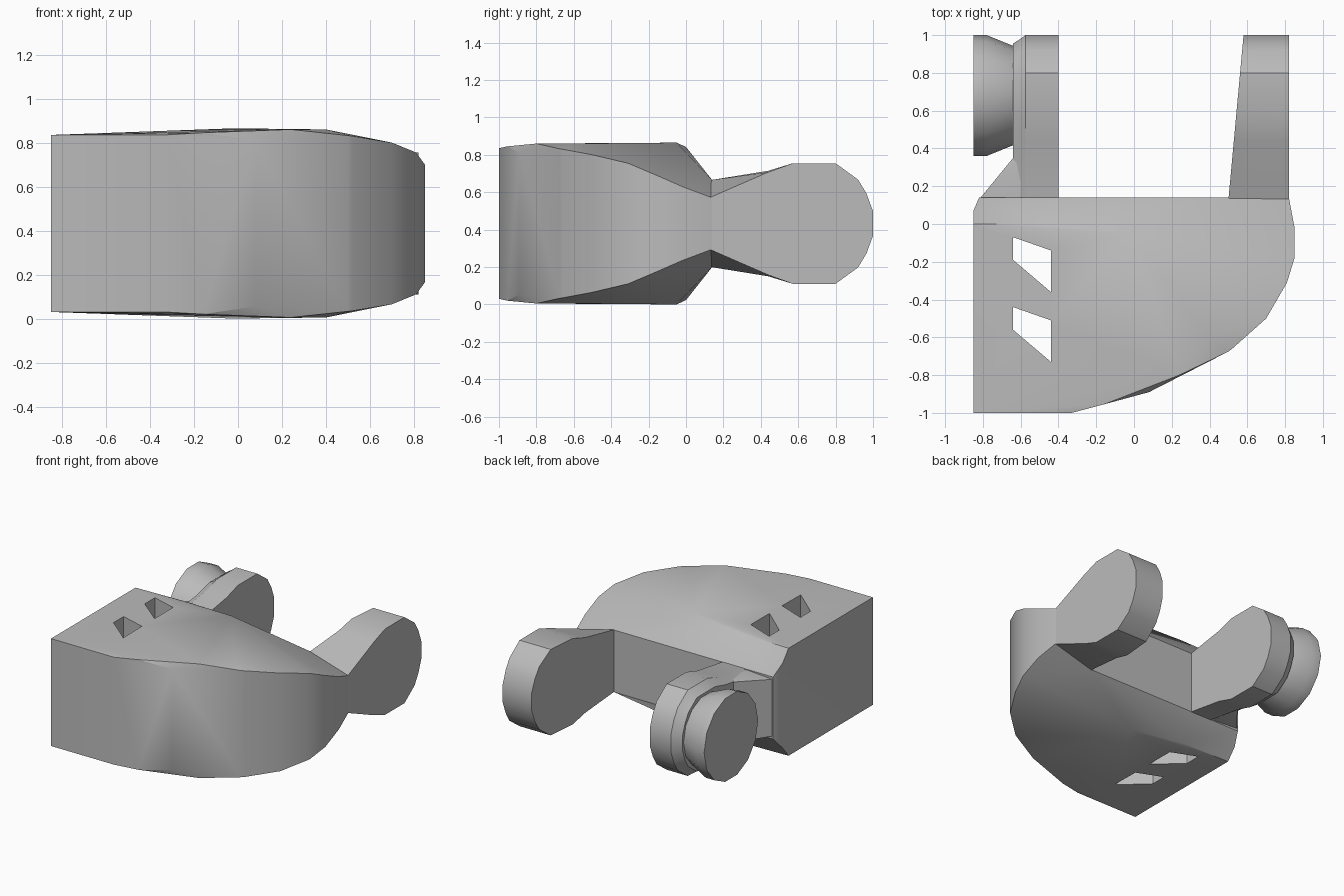
import bpy, bmesh, math
from mathutils import Vector

if "Cube" in bpy.data.objects:
    bpy.data.objects.remove(bpy.data.objects["Cube"], do_unlink=True)

TOTAL = 0.865          # overall height, all parts mirror about half of it
MID = TOTAL / 2

grey = bpy.data.materials.new("plain grey")
grey.use_nodes = True
grey.diffuse_color = (0.5, 0.5, 0.5, 1)
grey.node_tree.nodes["Principled BSDF"].inputs["Base Color"].default_value = (0.5, 0.5, 0.5, 1)


def finish(bm, name, angle=25):
    bmesh.ops.recalc_face_normals(bm, faces=bm.faces)
    mesh = bpy.data.meshes.new(name)
    bm.to_mesh(mesh)
    bm.free()
    obj = bpy.data.objects.new(name, mesh)
    bpy.context.collection.objects.link(obj)
    mesh.materials.append(grey)
    if angle:
        bpy.ops.object.select_all(action="DESELECT")
        obj.select_set(True)
        bpy.context.view_layer.objects.active = obj
        bpy.ops.object.shade_smooth_by_angle(angle=math.radians(angle))
    return obj


def mirrored_hull(name, points):
    """Convex solid from upper points and their mirror images below."""
    bm = bmesh.new()
    for x, y, z in points:
        bm.verts.new((x, y, z))
        bm.verts.new((x, y, TOTAL - z))
    result = bmesh.ops.convex_hull(bm, input=bm.verts)
    loose = {v for v in result["geom_interior"] if isinstance(v, bmesh.types.BMVert)}
    bmesh.ops.delete(bm, geom=list(loose), context="VERTS")
    bmesh.ops.dissolve_limit(bm, angle_limit=math.radians(1), verts=bm.verts, edges=bm.edges)
    return finish(bm, name)


def loft(name, rings, angle=30):
    """Join rings of equal length and cap both ends."""
    bm = bmesh.new()
    loops = [[bm.verts.new(p) for p in ring] for ring in rings]
    n = len(loops[0])
    for a, b in zip(loops, loops[1:]):
        for i in range(n):
            j = (i + 1) % n
            bm.faces.new((a[i], a[j], b[j], b[i]))
    bm.faces.new(loops[0])
    bm.faces.new(loops[-1])
    return finish(bm, name, angle)


# Main housing: curved front, chamfered back, falling shoulder on its left
body = mirrored_hull("housing", [
    (-0.85, -1, 0.835), (-0.33, -1, 0.835), (0.08, -0.89, 0.81),
    (-0.16, -0.955, 0.845), (0.24, -0.8, 0.86), (0.5, -0.675, 0.832), (0.52, -0.66, 0.83),
    (0.7, -0.5, 0.80), (0.81, -0.31, 0.755), (0.85, -0.18, 0.70),
    (0.85, -0.02, 0.63), (0.82, 0.14, 0.57), (0.5, 0.14, 0.665),
    (-0.82, 0.14, 0.665), (-0.85, 0.07, 0.75), (-0.85, 0, 0.835),
    (-0.43, 0, 0.842), (-0.02, -0.05, 0.865), (0.4, -0.6, 0.86)])

# Two slanted slots cut right through the housing
for k, shift in enumerate((0, -0.37)):
    plan = [(-0.64, -0.07), (-0.44, -0.14), (-0.44, -0.36), (-0.64, -0.19)]
    cutter = loft("slot_cutter_%d" % (k + 1),
                  [[(x, y + shift, z) for x, y in plan] for z in (-0.2, 1.1)], 0)
    cutter.hide_render = True
    cutter.hide_viewport = True
    cutter.hide_set(True)
    cut = body.modifiers.new("slot", "BOOLEAN")
    cut.operation = "DIFFERENCE"
    cut.solver = "EXACT"
    cut.object = cutter


# Arm outline in the side plane: (y, half height), closed by mirroring
def arm_outline(neck, inset=0.0):
    half = [(0.13, neck), (0.44, max(neck + 0.05, 0.275)), (0.57, 0.322), (0.8, 0.322),
            (0.92, 0.235), (0.965, 0.16), (1.0, 0.065)]
    centre, shrink = 0.68, 1 - inset
    pts = [(centre + (y - centre) * shrink if y > centre else y, h * shrink) for y, h in half]
    return [(y, MID + h) for y, h in pts] + [(y, MID - h) for y, h in reversed(pts)]


# Left arm: narrow neck outside, inner face leaning with distance
loft("left_arm", [
    [(0.5 + 0.08 * (y - 0.13) / 0.87, y, z) for y, z in arm_outline(0.232)],
    [(0.82, y, z) for y, z in arm_outline(0.14)]])

# Right arm: straight slab with a bevelled outer rim
loft("right_arm", [[(x, y, z) for y, z in arm_outline(0.232, inset)]
                   for x, inset in ((-0.4, 0), (-0.575, 0), (-0.6, 0.06), (-0.64, 0.14))])

# Wedge bracing the right arm against the housing
mirrored_hull("arm_brace", [(-0.82, 0.13, 0.645), (-0.6, 0.13, 0.66), (-0.6, 0.35, 0.67),
                            (-0.64, 0.35, 0.66)])


# Flared pivot disc outside the right arm
def circle(x, r, sides=14):
    return [(x, 0.68 + r * math.cos(math.tau * i / sides), MID + r * math.sin(math.tau * i / sides))
            for i in range(sides)]


loft("pivot_disc", [circle(-0.62, 0.255), circle(-0.645, 0.265), circle(-0.78, 0.32),
                    circle(-0.85, 0.32)])
